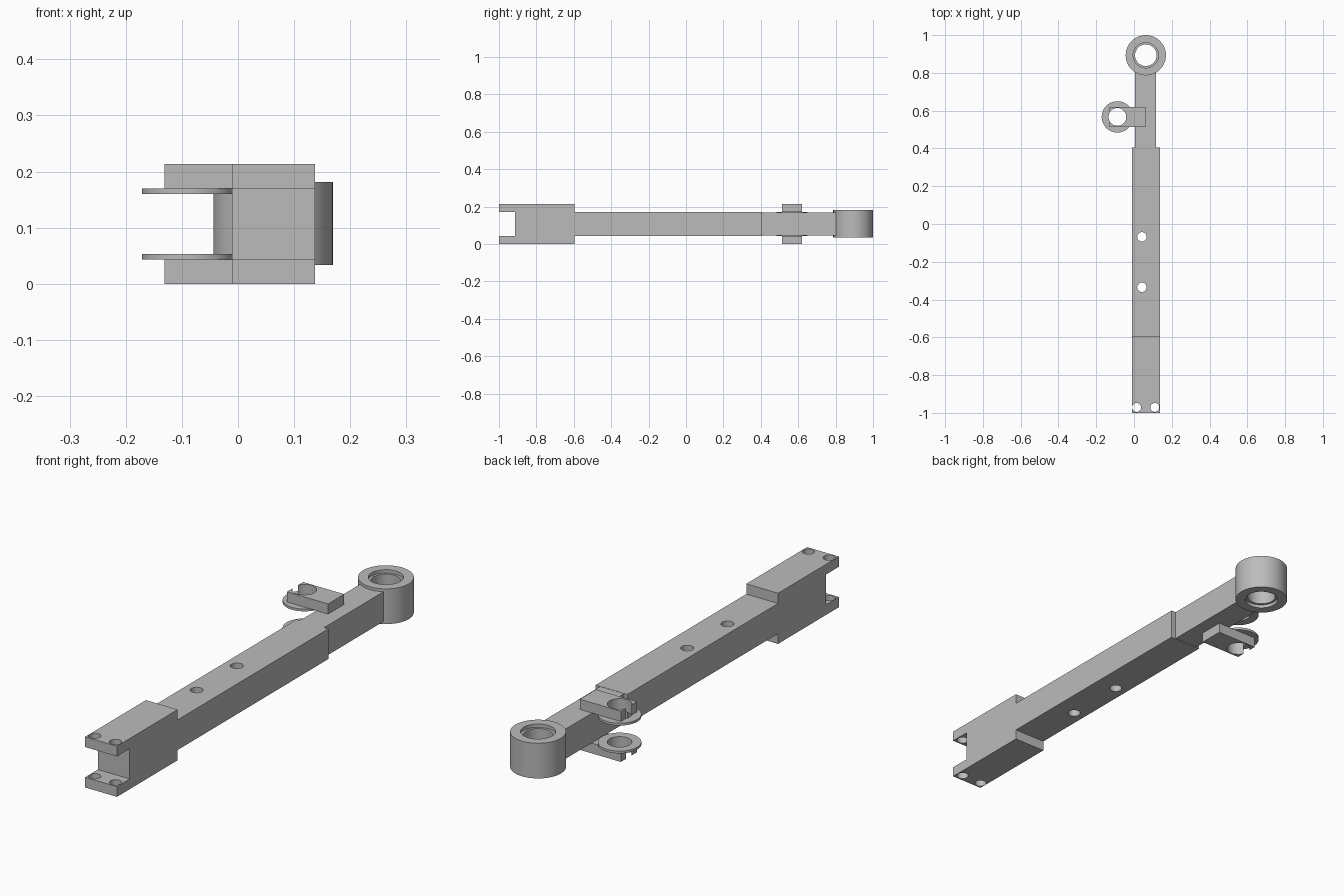
import bpy
import bmesh
from math import cos, sin, tau, radians

cube = bpy.data.objects.get("Cube")
if cube:
    bpy.data.objects.remove(cube, do_unlink=True)

steel = bpy.data.materials.new("light grey steel")
steel.use_nodes = True
GREY = (0.5, 0.5, 0.5, 1)
steel.diffuse_color = GREY
steel.node_tree.nodes["Principled BSDF"].inputs["Base Color"].default_value = GREY


def finish(name, bm):
    bmesh.ops.recalc_face_normals(bm, faces=bm.faces)
    mesh = bpy.data.meshes.new(name)
    bm.to_mesh(mesh)
    bm.free()
    mesh.materials.append(steel)
    obj = bpy.data.objects.new(name, mesh)
    bpy.context.collection.objects.link(obj)
    return obj


def extrude_profile(name, points, offset):
    """Closed outline swept along a vector."""
    bm = bmesh.new()
    face = bm.faces.new([bm.verts.new(p) for p in points])
    swept = bmesh.ops.extrude_face_region(bm, geom=[face])["geom"]
    verts = [g for g in swept if isinstance(g, bmesh.types.BMVert)]
    bmesh.ops.translate(bm, verts=verts, vec=offset)
    return finish(name, bm)


def box(name, x, y, z):
    outline = [(x[0], y[0], z[0]), (x[1], y[0], z[0]), (x[1], y[1], z[0]), (x[0], y[1], z[0])]
    return extrude_profile(name, outline, (0, 0, z[1] - z[0]))


def circle(x, y, r, z, count):
    return [(x + r * cos(tau * i / count), y + r * sin(tau * i / count), z) for i in range(count)]


def lathe(name, centre, profile, count=64):
    """Closed (radius, height) profile turned about a vertical axis."""
    bm = bmesh.new()
    rings = [[bm.verts.new(p) for p in circle(*centre, r, z, count)] for r, z in profile]
    for a, b in zip(rings, rings[1:] + rings[:1]):
        for i in range(count):
            j = (i + 1) % count
            bm.faces.new((a[i], a[j], b[j], b[i]))
    return smooth(finish(name, bm))


def smooth(obj):
    bpy.ops.object.select_all(action='DESELECT')
    obj.select_set(True)
    bpy.context.view_layer.objects.active = obj
    bpy.ops.object.shade_smooth_by_angle(angle=radians(30))
    return obj


def drill(obj, centres, radius):
    """Vertical holes right through a part."""
    for x, y in centres:
        cutter = extrude_profile("drill", circle(x, y, radius, -0.1, 40), (0, 0, 0.5))
        mod = obj.modifiers.new("hole", 'BOOLEAN')
        mod.operation = 'DIFFERENCE'
        mod.solver = 'EXACT'
        mod.object = cutter
        bpy.context.view_layer.objects.active = obj
        bpy.ops.object.modifier_apply(modifier=mod.name)
        bpy.data.objects.remove(cutter, do_unlink=True)
    smooth(obj)


# Shared heights and widths
LOW, HIGH, TOP = 0.043, 0.17, 0.213
LEFT, RIGHT = -0.011, 0.137

# Main bar with two pin holes
bar = box("main_bar", (LEFT, RIGHT), (-0.596, 0.405), (LOW, HIGH))
drill(bar, [(0.042, -0.068), (0.042, -0.335)], 0.025)

# Fork block: C-shaped side outline swept across the width
outline = [(-0.596, 0), (-1, 0), (-1, LOW), (-0.915, LOW),
           (-0.915, HIGH), (-1, HIGH), (-1, TOP), (-0.596, TOP)]
fork = extrude_profile("fork_end", [(LEFT, y, z) for y, z in outline], (RIGHT - LEFT, 0, 0))
drill(fork, [(0.0135, -0.971), (0.11, -0.971)], 0.0235)

# Narrow inner bar
box("inner_bar", (0.004, 0.116), (0.405, 0.812), (LOW + 0.001, HIGH - 0.001))

# End eye with a recessed bushing
EYE = (0.0625, 0.8935)
lathe("end_eye", EYE, [(0.1065, 0.033), (0.1065, 0.181), (0.067, 0.181), (0.067, 0.033)])
lathe("eye_bushing", EYE, [(0.068, 0.047), (0.068, 0.167), (0.057, 0.167), (0.057, 0.047)])

# Side lugs above and below, each with a washer facing inwards
PIN = (-0.088, 0.567)
for side, lug_z, washer_z in (("lower", (0, LOW), (LOW, LOW + 0.01)),
                              ("upper", (HIGH, TOP), (HIGH - 0.01, HIGH))):
    lug = box(side + "_lug", (-0.131, 0.06), (0.513, 0.62), lug_z)
    drill(lug, [PIN], 0.047)
    a, b = washer_z
    lathe(side + "_washer", PIN, [(0.083, a), (0.083, b), (0.047, b), (0.047, a)])
